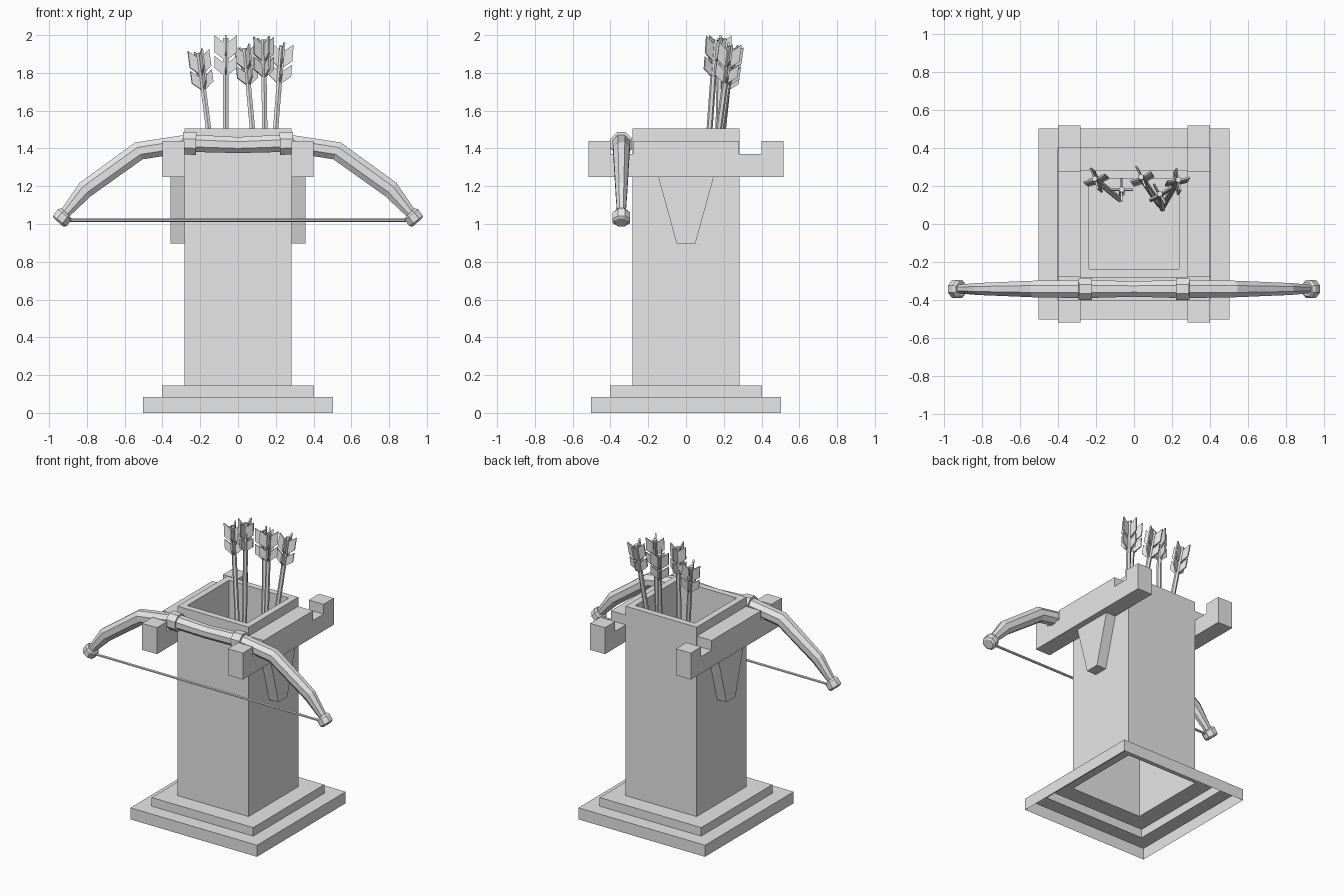
import bpy, bmesh, math
from mathutils import Vector, Matrix

cube = bpy.data.objects.get("Cube")
if cube:
    bpy.data.objects.remove(cube, do_unlink=True)

grey = bpy.data.materials.new("plain grey")
grey.use_nodes = True
grey.diffuse_color = (0.8, 0.8, 0.8, 1)
grey.node_tree.nodes["Principled BSDF"].inputs["Base Color"].default_value = (0.8, 0.8, 0.8, 1)


def finish(name, bm, fix_normals=True):
    if fix_normals:
        bmesh.ops.recalc_face_normals(bm, faces=bm.faces[:])
    mesh = bpy.data.meshes.new(name)
    bm.to_mesh(mesh)
    bm.free()
    mesh.materials.append(grey)
    obj = bpy.data.objects.new(name, mesh)
    bpy.context.collection.objects.link(obj)
    return obj


def bridge(bm, rings):
    """Join a list of vertex rings with quads."""
    for a, b in zip(rings, rings[1:]):
        n = len(a)
        for i in range(n):
            j = (i + 1) % n
            bm.faces.new((a[i], a[j], b[j], b[i]))


def prism(bm, outline, offset):
    """Extrude a closed outline of points by an offset."""
    offset = Vector(offset)
    a = [bm.verts.new(p) for p in outline]
    b = [bm.verts.new(Vector(p) + offset) for p in outline]
    bridge(bm, [a, b])
    bm.faces.new(a[::-1])
    bm.faces.new(b)


def tube(bm, stations, y, sides=8):
    """Sweep along (x, z, in-plane radius, depth radius) stations."""
    pts = [Vector((s[0], y, s[1])) for s in stations]
    rings = []
    for k, (p, s) in enumerate(zip(pts, stations)):
        tangent = (pts[min(k + 1, len(pts) - 1)] - pts[max(k - 1, 0)]).normalized()
        up = Vector((-tangent.z, 0, tangent.x))
        ring = []
        for i in range(sides):
            a = math.tau * (i + 0.5) / sides
            ring.append(bm.verts.new(p + up * (s[2] * math.sin(a)) + Vector((0, s[3] * math.cos(a), 0))))
        rings.append(ring)
    bridge(bm, rings)
    bm.faces.new(rings[0])
    bm.faces.new(rings[-1][::-1])


# Stepped base, square column and hollow top in one shell, open underneath
bm = bmesh.new()
profile = [(0.503, 0), (0.503, 0.083), (0.403, 0.083), (0.403, 0.145),
           (0.282, 0.145), (0.282, 1.505), (0.237, 1.505), (0.237, 0.85)]
rings = [[bm.verts.new((sx * h, sy * h, z)) for sx, sy in ((-1, -1), (1, -1), (1, 1), (-1, 1))]
         for h, z in profile]
bridge(bm, rings)
bm.faces.new(rings[-1])
finish("stand_column", bm, False)

# Notched arms and tapered brackets on both sides
half_arm = [(0.28, 1.44), (0.28, 1.37), (0.40, 1.37), (0.40, 1.44), (0.517, 1.44), (0.517, 1.25)]
arm_outline = half_arm + [(-y, z) for y, z in half_arm[::-1]]
bracket_outline = [(0.147, 1.25), (0.05, 0.897), (-0.05, 0.897), (-0.147, 1.25)]
for side, label in ((1, "left"), (-1, "right")):
    for part, outline, width in (("arm", arm_outline, 0.118), ("bracket", bracket_outline, 0.075)):
        bm = bmesh.new()
        prism(bm, [(side * 0.282, y, z) for y, z in outline], (side * width, 0, 0))
        finish(f"{label}_{part}", bm)

# Bow limbs and grip
BOW_Y = -0.342
half_bow = [(0.26, 1.428, 0.05, 0.052), (0.525, 1.387, 0.053, 0.047),
            (0.81, 1.182, 0.05, 0.034), (0.925, 1.045, 0.028, 0.024)]
bm = bmesh.new()
left_half = [(-x, z, r, d) for x, z, r, d in half_bow[::-1]]
tube(bm, left_half + [(0, 1.418, 0.046, 0.044)] + half_bow, BOW_Y)
finish("bow", bm)

# Grip bands and tip caps
for side, label in ((1, "left"), (-1, "right")):
    bm = bmesh.new()
    tube(bm, [(side * 0.222, 1.425, 0.064, 0.062), (side * 0.292, 1.427, 0.064, 0.062)], BOW_Y)
    finish(f"{label}_grip_band", bm)
    bm = bmesh.new()
    tube(bm, [(side * 0.91, 1.058, 0.04, 0.04), (side * 0.918, 1.05, 0.049, 0.05),
              (side * 0.943, 1.016, 0.049, 0.05), (side * 0.95, 1.008, 0.036, 0.036)], BOW_Y)
    finish(f"{label}_tip_cap", bm)

# Bowstring
bm = bmesh.new()
tube(bm, [(-0.92, 1.02, 0.009, 0.009), (0.92, 1.02, 0.009, 0.009)], BOW_Y, 6)
finish("bowstring", bm)


# Arrows, nock end up, with two swept vanes on each of four sides
def arrow(name, top, bottom, spin):
    top, bottom = Vector(top), Vector(bottom)
    length = (top - bottom).length
    bm = bmesh.new()
    bmesh.ops.create_cone(bm, cap_ends=True, segments=6, radius1=0.016, radius2=0.016, depth=length - 0.015,
                          matrix=Matrix.Translation((0, 0, -(length + 0.015) / 2)))
    for quarter in range(4):
        before = set(bm.verts)
        for start, size in ((0, 0.09), (-0.108, 0.065)):
            prism(bm, [(0.01, -0.005, start - 0.04), (0.06, -0.005, start),
                       (0.06, -0.005, start - size), (0.01, -0.005, start - size - 0.04)], (0, 0.01, 0))
        new = [v for v in bm.verts if v not in before]
        turn = Matrix.Rotation(math.radians(spin + 90 * quarter), 3, 'Z')
        bmesh.ops.rotate(bm, verts=new, cent=(0, 0, 0), matrix=turn)
    tilt = Vector((0, 0, 1)).rotation_difference(top - bottom).to_matrix().to_4x4()
    bm.transform(Matrix.Translation(top) @ tilt)
    finish(name, bm)


arrow("arrow_1", (-0.21, 0.24, 1.92), (-0.075, 0.13, 0.88), 20)
arrow("arrow_2", (-0.065, 0.182, 2.0), (-0.065, 0.16, 0.88), 0)
arrow("arrow_3", (0.035, 0.25, 1.945), (0.135, 0.10, 0.88), 25)
arrow("arrow_4", (0.135, 0.16, 1.99), (0.15, 0.08, 0.88), 30)
arrow("arrow_5", (0.235, 0.235, 1.955), (0.15, 0.09, 0.88), 10)
